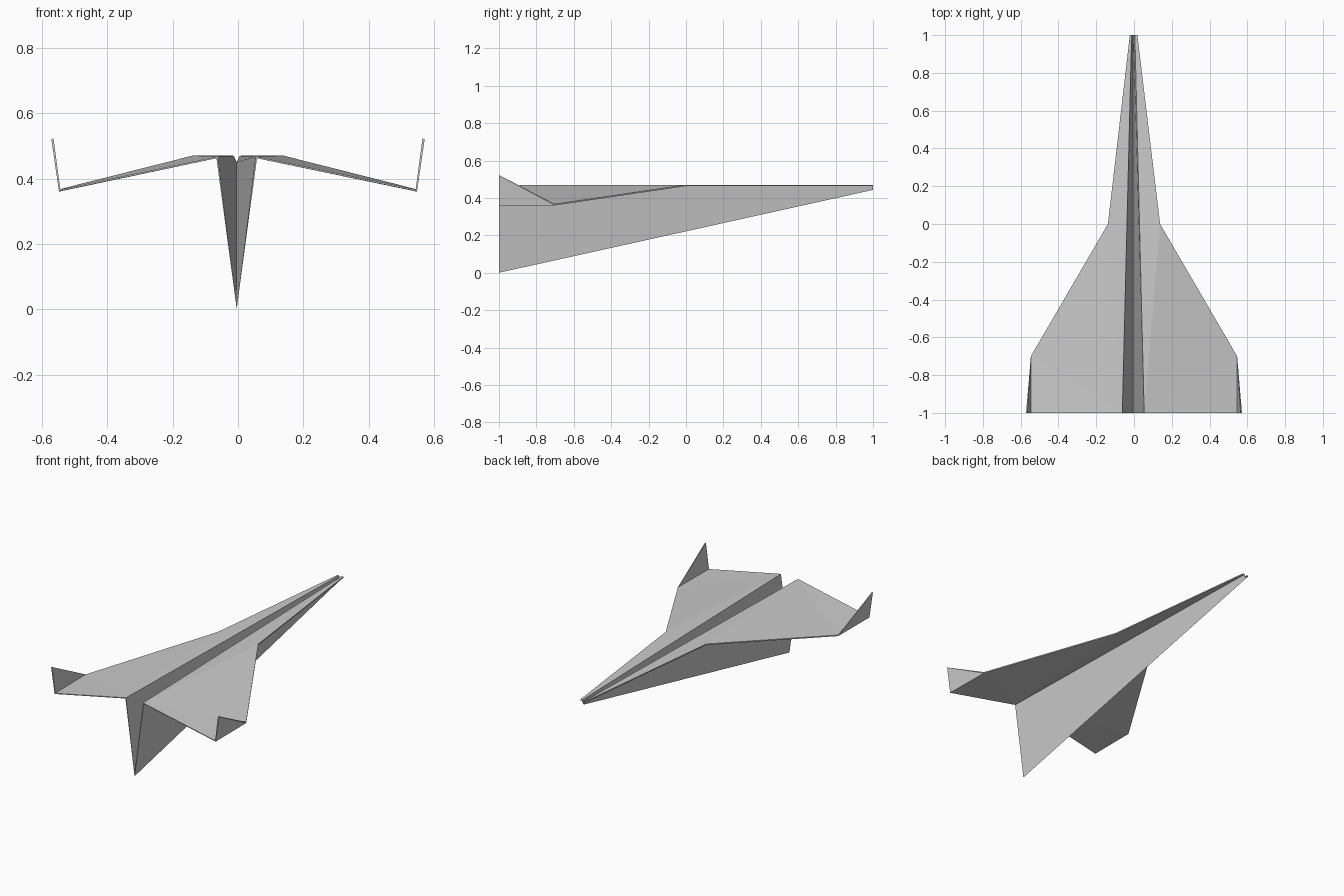
import bpy
import bmesh

default = bpy.data.objects.get("Cube")
if default:
    bpy.data.objects.remove(default, do_unlink=True)

# Plain paper
paper = bpy.data.materials.new("grey_paper")
paper.use_nodes = True
colour = (0.6, 0.6, 0.6, 1)
paper.diffuse_color = colour
paper.node_tree.nodes["Principled BSDF"].inputs["Base Color"].default_value = colour

MID = -0.004   # the centre fold sits slightly off centre
bm = bmesh.new()

# Centre fold along the bottom, shared by both halves
keel_tail = bm.verts.new((MID, -1, 0.004))
keel_nose = bm.verts.new((MID, 1, 0.447))


def fold_half(side):
    """Fold one half of the sheet: keel wall, wing and upturned fin."""
    def point(x, y, z):
        return bm.verts.new((side * x, y, z))

    shift = side * MID
    fold_tail = point(0.06 + shift, -1, 0.465)
    fold_nose = point(0.011 + shift, 1, 0.467)
    tip_nose = point(0.02 + shift / 2, 1, 0.467)
    wing_bend = point(0.138, 0, 0.467)
    fin_front = point(0.546, -0.7, 0.364)
    fin_tail = point(0.546, -1, 0.364)
    fin_top = point(0.568, -1, 0.522)
    faces = [
        (keel_tail, keel_nose, fold_nose, fold_tail),   # keel wall
        (fold_tail, fold_nose, tip_nose, wing_bend),    # forward wing
        (fold_tail, wing_bend, fin_front),              # swept wing
        (fold_tail, fin_front, fin_tail),               # rear wing
        (fin_tail, fin_front, fin_top),                 # fin
    ]
    for corners in faces:
        # Keep the upper side of the sheet facing up on both halves
        bm.faces.new(corners if side < 0 else corners[::-1])


for side in (-1, 1):
    fold_half(side)

mesh = bpy.data.meshes.new("folded_sheet")
bm.to_mesh(mesh)
bm.free()
mesh.materials.append(paper)
sheet = bpy.data.objects.new("folded_sheet", mesh)
bpy.context.scene.collection.objects.link(sheet)

# Paper thickness
thick = sheet.modifiers.new("paper_thickness", 'SOLIDIFY')
thick.thickness = 0.007
thick.offset = 0
